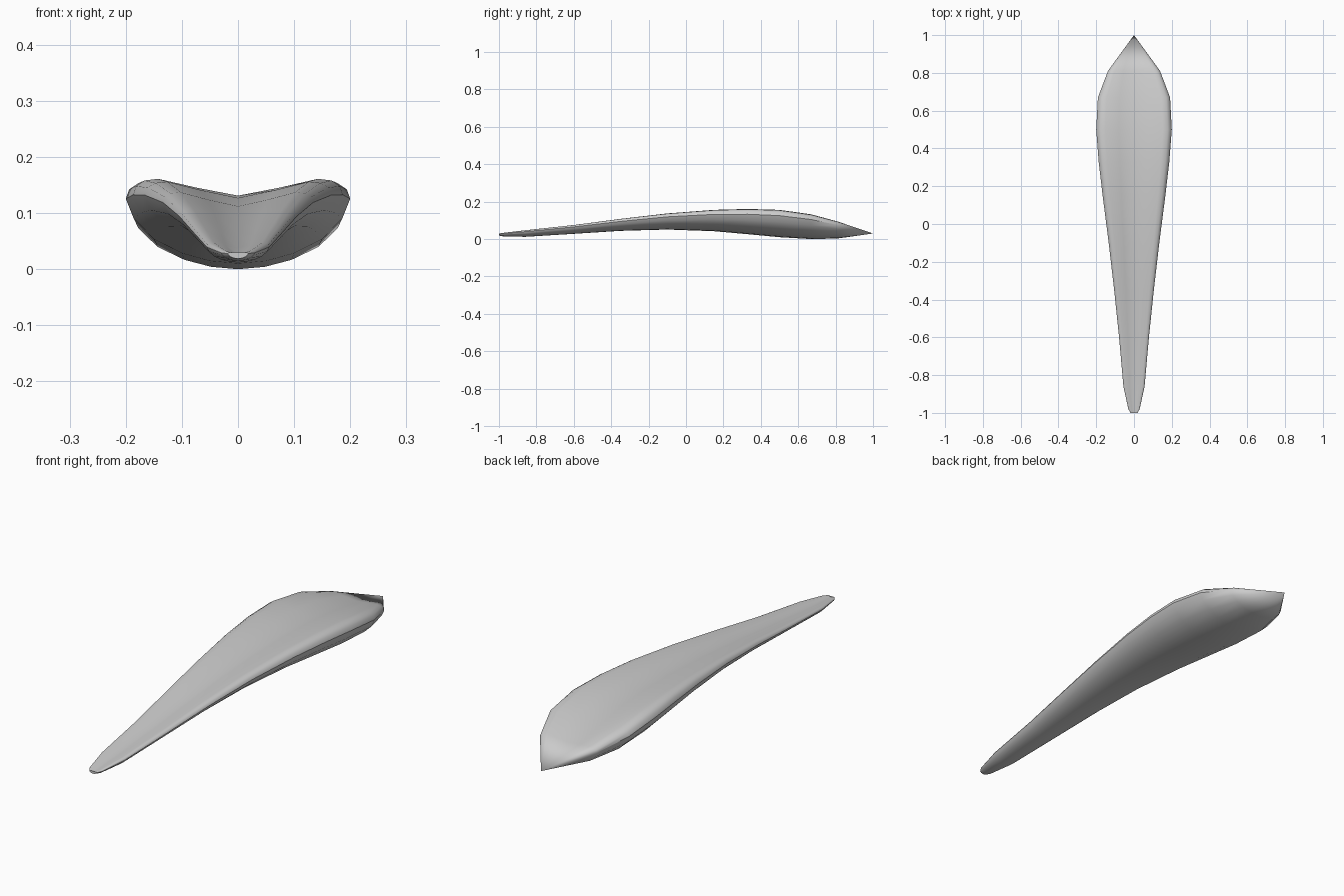
import bpy, bmesh, math

if "Cube" in bpy.data.objects:
    bpy.data.objects.remove(bpy.data.objects["Cube"])

grey = bpy.data.materials.new("light grey")
grey.diffuse_color = (0.6, 0.6, 0.6, 1)
grey.use_nodes = True
grey.node_tree.nodes["Principled BSDF"].inputs["Base Color"].default_value = grey.diffuse_color

# Stations along the blade: y, half width, bottom z, rim z, centre crease z
STATIONS = [
    (-1.00, 0.018, 0.019, 0.030, 0.025),
    (-0.98, 0.030, 0.015, 0.033, 0.028),
    (-0.86, 0.056, 0.012, 0.047, 0.038),
    (-0.60, 0.079, 0.028, 0.075, 0.063),
    (-0.35, 0.105, 0.044, 0.108, 0.089),
    (-0.10, 0.134, 0.051, 0.137, 0.112),
    (0.15, 0.166, 0.042, 0.156, 0.127),
    (0.33, 0.187, 0.026, 0.161, 0.131),
    (0.50, 0.200, 0.010, 0.156, 0.127),
    (0.67, 0.191, 0.000, 0.132, 0.109),
    (0.81, 0.138, 0.003, 0.094, 0.083),
]
TIP = (0, 1.0, 0.03)

# Right-hand lower curve, as fractions of half width and edge height
LOWER = [(0.25, 0.04), (0.5, 0.16), (0.75, 0.38), (0.93, 0.70), (1.0, 1.0)]


def half_section(hw, bot, rim, mid):
    edge = bot + 0.79 * (rim - bot)
    pts = [(f * hw, bot + g * (edge - bot)) for f, g in LOWER]
    pts += [(0.97 * hw, edge + 0.55 * (rim - edge)),
            (0.89 * hw, edge + 0.90 * (rim - edge)),
            (0.76 * hw, rim),
            (0.40 * hw, mid + 0.48 * (rim - mid))]
    return pts


# Blade: loft of mirrored sections, closed to a point at the back
bm = bmesh.new()
rings = []
for y, hw, bot, rim, mid in STATIONS:
    half = half_section(hw, bot, rim, mid)
    loop = [(0, bot)] + half + [(0, mid)] + [(-x, z) for x, z in reversed(half)]
    rings.append([bm.verts.new((x, y, z)) for x, z in loop])
n = len(rings[0])
for a, b in zip(rings, rings[1:]):
    for i in range(n):
        j = (i + 1) % n
        bm.faces.new((a[i], a[j], b[j], b[i]))
tip = bm.verts.new(TIP)
last = rings[-1]
for i in range(n):
    bm.faces.new((last[i], last[(i + 1) % n], tip))

# Blunt front end
h = n // 2
first = rings[0]
for i in range(h):
    quad = [first[i], first[i + 1], first[(n - i - 1) % n], first[(n - i) % n]]
    quad = list(dict.fromkeys(quad))
    if len(quad) >= 3:
        bm.faces.new(quad)
bmesh.ops.recalc_face_normals(bm, faces=bm.faces)

mesh = bpy.data.meshes.new("blade")
bm.to_mesh(mesh)
bm.free()
mesh.materials.append(grey)
blade = bpy.data.objects.new("blade", mesh)
bpy.context.collection.objects.link(blade)
bpy.context.view_layer.objects.active = blade
blade.select_set(True)
bpy.ops.object.shade_smooth_by_angle(angle=math.radians(40))
